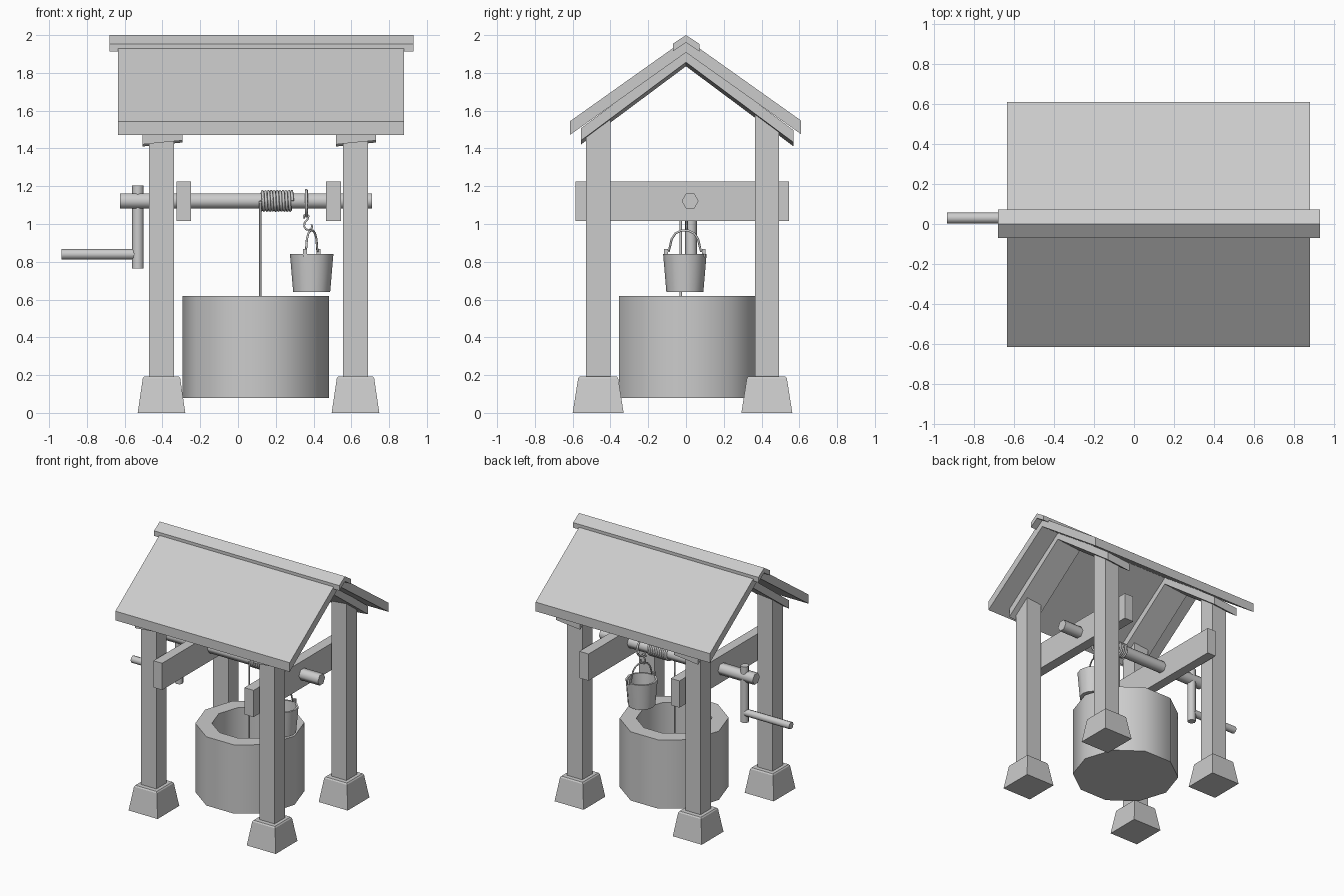
import bpy, bmesh, math
from mathutils import Vector

if "Cube" in bpy.data.objects:
    bpy.data.objects.remove(bpy.data.objects["Cube"])


def finish(name, bm, smooth=None):
    bmesh.ops.recalc_face_normals(bm, faces=bm.faces)
    me = bpy.data.meshes.new(name)
    bm.to_mesh(me)
    bm.free()
    ob = bpy.data.objects.new(name, me)
    bpy.context.collection.objects.link(ob)
    if smooth:
        bpy.ops.object.select_all(action='DESELECT')
        ob.select_set(True)
        bpy.context.view_layer.objects.active = ob
        bpy.ops.object.shade_smooth_by_angle(angle=math.radians(smooth))
    return ob


def prism(name, x0, x1, profile, tilt=0.0):
    """Extrude a (y, z) outline along x; tilt raises z towards +x."""
    bm = bmesh.new()
    d = tilt * (x1 - x0)
    a = [bm.verts.new((x0, y, z)) for y, z in profile]
    b = [bm.verts.new((x1, y, z + d)) for y, z in profile]
    n = len(a)
    bm.faces.new(a)
    bm.faces.new(b)
    for i in range(n):
        j = (i + 1) % n
        bm.faces.new((a[i], a[j], b[j], b[i]))
    return finish(name, bm)


def box(name, x0, x1, y0, y1, z0, z1):
    return prism(name, x0, x1, [(y0, z0), (y1, z0), (y1, z1), (y0, z1)])


def lathe(name, profile, n, loc, smooth=None, turn=0.0, sy=1.0):
    """Revolve (r, z) points with n sides and cap both ends."""
    bm = bmesh.new()
    rings = []
    for r, z in profile:
        rings.append([bm.verts.new((loc[0] + r * math.cos(turn + math.tau * i / n),
                                    loc[1] + sy * r * math.sin(turn + math.tau * i / n),
                                    loc[2] + z)) for i in range(n)])
    for a, b in zip(rings, rings[1:]):
        for i in range(n):
            j = (i + 1) % n
            bm.faces.new((a[i], a[j], b[j], b[i]))
    bm.faces.new(rings[0])
    bm.faces.new(rings[-1])
    return finish(name, bm, smooth)


def rod(name, p, q, r, n):
    p, q = Vector(p), Vector(q)
    ob = lathe(name, [(r, 0), (r, (q - p).length)], n, (0, 0, 0), 65)
    ob.rotation_mode = 'QUATERNION'
    ob.rotation_quaternion = (q - p).to_track_quat('Z', 'Y')
    ob.location = p
    return ob


def wire(name, pts, r, cyclic=False):
    """Round wire along a path, converted to mesh."""
    cu = bpy.data.curves.new(name, 'CURVE')
    cu.dimensions = '3D'
    cu.bevel_depth = r
    cu.bevel_resolution = 1
    cu.use_fill_caps = True
    sp = cu.splines.new('POLY')
    sp.points.add(len(pts) - 1)
    for p, c in zip(sp.points, pts):
        p.co = (*c, 1)
    sp.use_cyclic_u = cyclic
    sp.use_smooth = True
    ob = bpy.data.objects.new(name, cu)
    bpy.context.collection.objects.link(ob)
    bpy.ops.object.select_all(action='DESELECT')
    ob.select_set(True)
    bpy.context.view_layer.objects.active = ob
    bpy.ops.object.convert(target='MESH')
    return ob


def chevron(w0, w1, apex, slope, thick):
    """Inverted V outline with plumb-cut ends."""
    return [(w0, apex + w0 * slope), (0, apex), (w1, apex - w1 * slope),
            (w1, apex - w1 * slope - thick), (0, apex - thick),
            (w0, apex + w0 * slope - thick)]


# Roof sheets, ridge cap and tilted rafter boards
prism("roof", -0.635, 0.88, chevron(-0.615, 0.61, 1.98, 0.71, 0.072))
prism("ridge_cap", -0.68, 0.93, chevron(-0.07, 0.072, 2.0, 0.66, 0.04))
for side, x0 in (("left", -0.505), ("right", 0.52)):
    prism("rafters_" + side, x0, x0 + 0.21, chevron(-0.555, 0.57, 1.9, 0.745, 0.065), 0.1)

# Posts with stone feet, and cross beams carrying the axle
for side, x in (("left", -0.405), ("right", 0.622)):
    for end, y in (("front", -0.465), ("back", 0.428)):
        y0, y1 = y - 0.064, y + 0.064
        prism(f"post_{end}_{side}", x - 0.066, x + 0.066,
              [(y0, 0.15), (y1, 0.15), (y1, 1.87 - 0.745 * abs(y1)), (y0, 1.87 - 0.745 * abs(y0))])
        s = math.sqrt(2)
        lathe(f"foot_{end}_{side}", [(0.126 * s, 0), (0.099 * s, 0.183), (0.092 * s, 0.193)], 4,
              (x, y, 0), turn=math.pi / 4, sy=1.07)
for side, x0, x1 in (("left", -0.325, -0.25), ("right", 0.465, 0.545)):
    box("cross_beam_" + side, x0, x1, -0.585, 0.545, 1.015, 1.225)

# Well wall, open at the top
lathe("well_wall", [(0.388, 0.08), (0.388, 0.62), (0.27, 0.62), (0.27, 0.12)], 10,
      (0.093, 0.014, 0), 40)

# Axle and crank
AY, AZ = 0.022, 1.122
rod("axle", (-0.625, AY, AZ), (0.71, AY, AZ), 0.045, 6)
rod("crank_arm", (-0.53, 0.027, 0.765), (-0.53, 0.027, 1.205), 0.031, 8)
rod("crank_handle", (-0.935, 0.03, 0.84), (-0.54, 0.03, 0.84), 0.028, 8)

# Rope: coil on the axle and the end hanging into the well
turns, seg = 11, 16
coil = []
for i in range(turns * seg + 1):
    a = math.pi + math.tau * i / seg
    coil.append((0.118 + 0.17 * i / (turns * seg), AY + 0.05 * math.cos(a), AZ + 0.05 * math.sin(a)))
wire("rope_coil", coil, 0.008)
wire("rope_hanging", [(0.118, AY - 0.05, AZ), (0.118, AY - 0.05, 0.2)], 0.007)

# Hook ring around the axle and S-shaped hook
wire("axle_ring", [(0.362, AY + 0.068 * math.cos(math.tau * i / 20),
                    1.11 + 0.068 * math.sin(math.tau * i / 20)) for i in range(20)], 0.008, True)
hook = [(0.348, 1.028), (0.35, 1.045), (0.362, 1.052), (0.374, 1.042), (0.368, 1.025), (0.353, 1.008),
        (0.35, 0.988), (0.36, 0.972), (0.378, 0.968), (0.392, 0.98), (0.39, 0.997)]
wire("hook", [(x, 0.004, z) for x, z in hook], 0.006)

# Bucket with lugs and wire handle
BX, BY = 0.39, -0.006
lathe("bucket", [(0.098, 0.64), (0.115, 0.84), (0.1, 0.84), (0.086, 0.66)], 12, (BX, BY, 0), 40)
dx, dy = 0.036, 0.1
for side, k in (("front", -1), ("back", 1)):
    box("bucket_lug_" + side, BX + k * dx - 0.01, BX + k * dx + 0.01,
        BY + k * dy - 0.01, BY + k * dy + 0.01, 0.825, 0.868)
arch = [(-1.05, 0.858), (-0.85, 0.855), (-0.78, 0.885), (-0.7, 0.92), (-0.5, 0.95), (-0.2, 0.965)]
arch += [(-t, z) for t, z in reversed(arch)]
wire("bucket_handle", [(BX + t * dx, BY + t * dy, z) for t, z in arch], 0.006)
